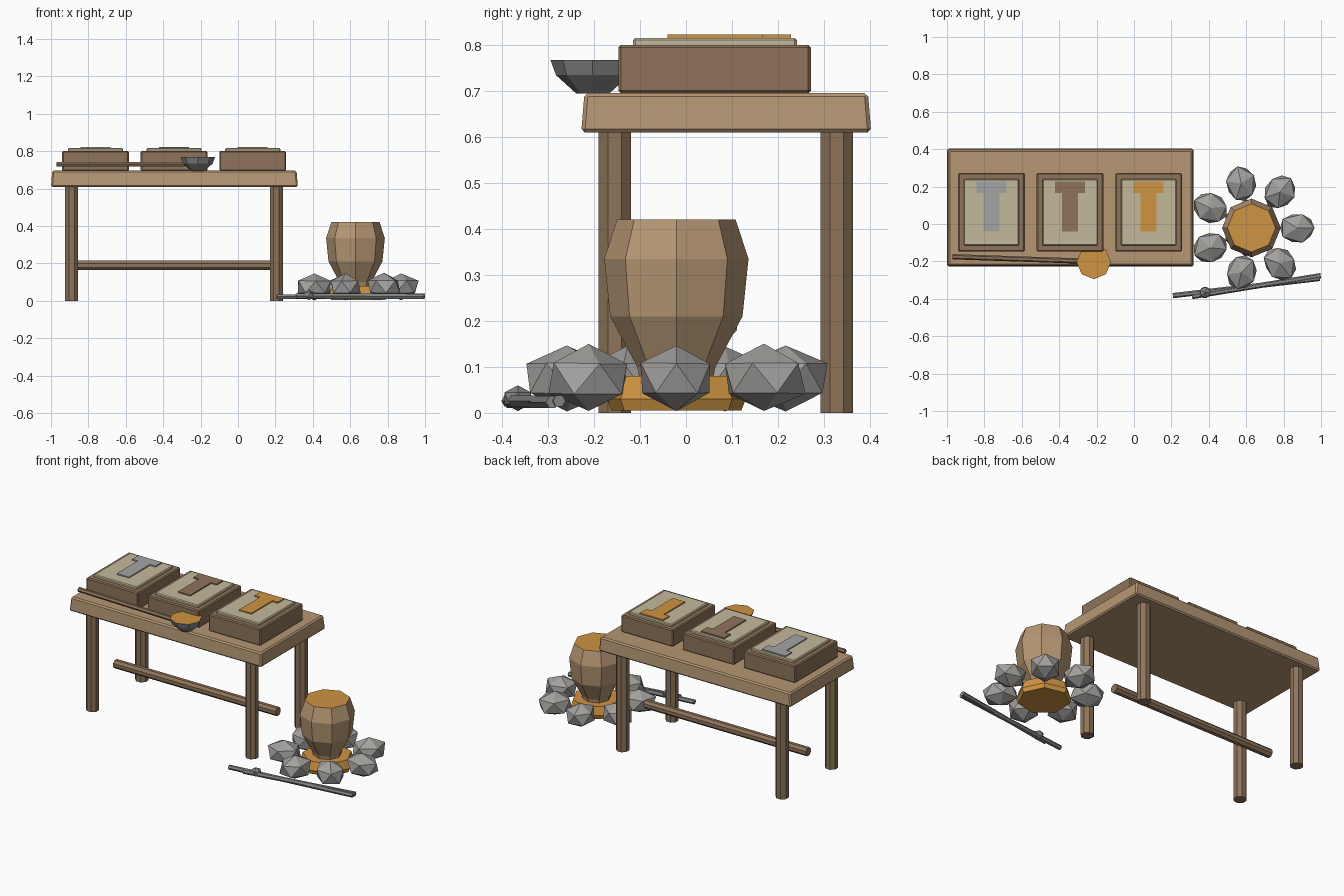
import bpy, bmesh, math, random
from mathutils import Vector, Matrix

random.seed(4)
if "Cube" in bpy.data.objects:
    bpy.data.objects.remove(bpy.data.objects["Cube"])


def material(name, r, g, b):
    lin = [((c / 255 + 0.055) / 1.055) ** 2.4 for c in (r, g, b)] + [1]
    m = bpy.data.materials.new(name)
    m.use_nodes = True
    m.diffuse_color = lin
    m.node_tree.nodes["Principled BSDF"].inputs["Base Color"].default_value = lin
    return m


light_wood = material("light wood", 182, 151, 116)
dark_wood = material("dark wood", 142, 116, 90)
sand = material("casting sand", 196, 186, 154)
molten = material("molten orange", 206, 148, 66)
stone = material("stone grey", 163, 161, 158)
iron = material("dark iron", 132, 133, 134)
silver = material("pale metal", 164, 164, 164)


def finish(name, bm, mat, bevel=0):
    bmesh.ops.recalc_face_normals(bm, faces=bm.faces)
    me = bpy.data.meshes.new(name)
    bm.to_mesh(me)
    bm.free()
    ob = bpy.data.objects.new(name, me)
    bpy.context.collection.objects.link(ob)
    me.materials.append(mat)
    if bevel:
        mod = ob.modifiers.new("bevel", "BEVEL")
        mod.width, mod.segments = bevel, 1
    return ob


def box(name, mat, x, y, z, bevel=0, taper=0):
    """Box from (min, max) ranges; taper pulls the top edges inwards."""
    bm = bmesh.new()
    bmesh.ops.create_cube(bm, size=1)
    for v in bm.verts:
        pull = taper if v.co.z > 0 else 0
        v.co = [(a + b) / 2 + s * (b - a - p) for s, (a, b), p in
                zip(v.co, (x, y, z), (pull, pull, 0))]
    return finish(name, bm, mat, bevel)


def rod(name, mat, start, end, radius, sides=8):
    a, b = Vector(start), Vector(end)
    bm = bmesh.new()
    turn = (b - a).to_track_quat("Z", "Y").to_matrix().to_4x4()
    spin = Matrix.Rotation(math.pi / sides, 4, "Z")
    bmesh.ops.create_cone(bm, cap_ends=True, segments=sides, radius1=radius,
                          radius2=radius, depth=(b - a).length,
                          matrix=Matrix.Translation((a + b) / 2) @ turn @ spin)
    return finish(name, bm, mat)


def turned(name, mat, centre, profile, sides=8, top_mat=None):
    """Faceted vessel through (radius, height) rings, capped at both ends."""
    bm = bmesh.new()
    rings = [[bm.verts.new((centre[0] + r * math.cos(k * math.tau / sides),
                            centre[1] + r * math.sin(k * math.tau / sides), z))
              for k in range(sides)] for r, z in profile]
    for low, high in zip(rings, rings[1:]):
        for k in range(sides):
            n = (k + 1) % sides
            bm.faces.new((low[k], low[n], high[n], high[k]))
    bm.faces.new(rings[0])
    lid = bm.faces.new(rings[-1])
    if top_mat:
        lid.material_index = 1
    ob = finish(name, bm, mat)
    if top_mat:
        ob.data.materials.append(top_mat)
    return ob


def rock(name, mat, centre, size, angle=0, jitter=0.0):
    bm = bmesh.new()
    bmesh.ops.create_icosphere(bm, subdivisions=1, radius=1)
    spin = Matrix.Rotation(angle, 3, "Z")
    for v in bm.verts:
        p = v.co * (1 + random.uniform(-jitter, jitter))
        v.co = spin @ Vector([c * s for c, s in zip(p, size)]) + Vector(centre)
        v.co.z = max(v.co.z, 0.003)
    return finish(name, bm, mat)


# Table
box("table_top", light_wood, (-1, 0.32), (-0.228, 0.403), (0.61, 0.696), 0.008, 0.014)
for side, x in (("right", -0.89), ("left", 0.205)):
    for end, y in (("front", -0.155), ("back", 0.328)):
        rod(f"{end}_{side}_leg", dark_wood, (x, y, 0), (x, y, 0.615), 0.038)
rod("stretcher", dark_wood, (-0.9, 0.086, 0.19), (0.215, 0.086, 0.19), 0.027)

# Casting moulds, each with a hammer-shaped filling
for label, cx, fill in (("right", -0.762, silver), ("middle", -0.342, dark_wood),
                        ("left", 0.078, molten)):
    box(f"{label}_mould_box", dark_wood, (cx - 0.178, cx + 0.178),
        (-0.147, 0.272), (0.695, 0.801), 0.006)
    box(f"{label}_mould_sand", sand, (cx - 0.148, cx + 0.148),
        (-0.115, 0.241), (0.79, 0.816), 0.005)
    bm = bmesh.new()
    half = [(0.042, -0.04), (0.042, 0.165), (0.08, 0.165), (0.08, 0.228)]
    outline = half + [(-x, y) for x, y in reversed(half)]
    face = bm.faces.new([bm.verts.new((cx + x, y, 0.815)) for x, y in outline])
    up = bmesh.ops.extrude_face_region(bm, geom=[face])["geom"]
    bmesh.ops.translate(bm, vec=(0, 0, 0.008),
                        verts=[g for g in up if isinstance(g, bmesh.types.BMVert)])
    finish(f"{label}_mould_filling", bm, fill)

# Ladle
turned("ladle_bowl", iron, (-0.215, -0.203), [(0.036, 0.695), (0.08, 0.735), (0.092, 0.768)],
       top_mat=molten)
rod("ladle_handle", dark_wood, (-0.97, -0.175, 0.731), (-0.285, -0.198, 0.731), 0.014, 6)

# Crucible on embers
hearth = (0.628, -0.021)
turned("crucible", light_wood, hearth,
       [(0.075, 0.05), (0.085, 0.1), (0.144, 0.21), (0.157, 0.335), (0.129, 0.421)],
       top_mat=molten)
turned("embers", molten, hearth, [(0.145, 0.005), (0.155, 0.03), (0.14, 0.08)], 7)

# Ring of stones
count = 7
for i in range(count):
    a = i * math.tau / count
    rock(f"hearth_stone_{i + 1}", stone,
         (hearth[0] + 0.244 * math.cos(a), hearth[1] + 0.244 * math.sin(a), 0.075),
         (0.104, 0.088, 0.073), a, 0.05)

# Tongs
rod("tongs_arm_front", iron, (0.208, -0.383, 0.023), (0.993, -0.291, 0.023), 0.014, 6)
rod("tongs_arm_back", iron, (0.31, -0.388, 0.026), (0.998, -0.276, 0.026), 0.014, 6)
rock("tongs_pivot", iron, (0.38, -0.366, 0.032), (0.034, 0.034, 0.028))
